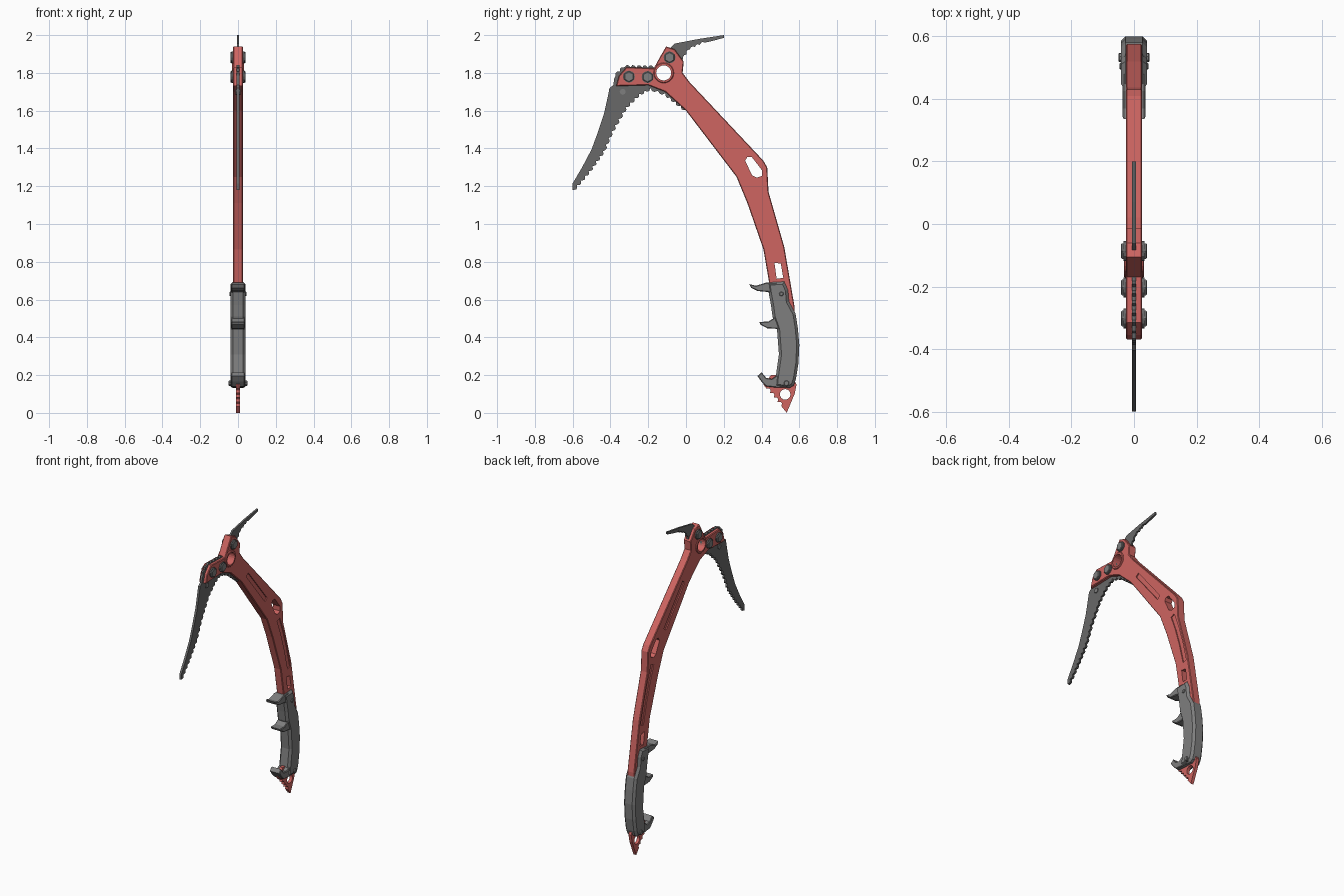
import bpy, bmesh, math
from mathutils import Vector


def material(name, rgb):
    m = bpy.data.materials.new(name)
    m.diffuse_color = (*rgb, 1)
    return m


RED = material("red_metal", (0.62, 0.13, 0.12))
STEEL = material("dark_steel", (0.14, 0.14, 0.14))
GREY = material("grip_grey", (0.21, 0.21, 0.21))


def prism(name, pts, x0, x1, mat=None, bevel=0.0):
    """Extrude a (y, z) profile from x0 to x1, optionally chamfering the rims."""
    bm = bmesh.new()
    face = bm.faces.new([bm.verts.new((x0, y, z)) for y, z in pts])
    ext = bmesh.ops.extrude_face_region(bm, geom=[face])
    moved = [v for v in ext["geom"] if isinstance(v, bmesh.types.BMVert)]
    bmesh.ops.translate(bm, verts=moved, vec=(x1 - x0, 0, 0))
    bmesh.ops.recalc_face_normals(bm, faces=bm.faces)
    if bevel:
        rims = [e for e in bm.edges if abs(e.verts[0].co.x - e.verts[1].co.x) < 1e-6]
        bmesh.ops.bevel(bm, geom=rims, offset=bevel, segments=1,
                        affect='EDGES', clamp_overlap=True)
    me = bpy.data.meshes.new(name)
    bm.to_mesh(me)
    bm.free()
    if mat:
        me.materials.append(mat)
    ob = bpy.data.objects.new(name, me)
    bpy.context.collection.objects.link(ob)
    return ob


def circle(y, z, r, n, turn=0.0):
    return [(y + r * math.cos(turn + math.tau * i / n),
             z + r * math.sin(turn + math.tau * i / n)) for i in range(n)]


def ribbon(path, w):
    """Outline of a constant-width band along a path."""
    left, right = [], []
    for i, p in enumerate(path):
        a, b = Vector(path[max(i - 1, 0)]), Vector(path[min(i + 1, len(path) - 1)])
        d = (b - a).normalized() * w / 2
        left.append((p[0] - d.y, p[1] + d.x))
        right.append((p[0] + d.y, p[1] - d.x))
    return left + right[::-1]


def teeth(path, pitch, h):
    """Saw-tooth points along a path, standing out to its left."""
    out = []
    for a, b in zip(path, path[1:]):
        a, b = Vector(a), Vector(b)
        n = max(1, round((b - a).length / pitch))
        d = (b - a) / n
        nrm = Vector((-d.y, d.x)).normalized() * h
        for i in range(n):
            p = a + d * i
            out += [tuple(p), tuple(p + d * 0.3 + nrm), tuple(p + d * 0.6 + nrm)]
    return out + [path[-1]]


def cut(ob, profiles):
    """Cut (profile, x0, x1) prisms out of an object."""
    for pts, x0, x1 in profiles:
        c = prism("cutter", pts, x0, x1)
        c.hide_render = True
        m = ob.modifiers.new("cut", 'BOOLEAN')
        m.operation, m.solver, m.object = 'DIFFERENCE', 'EXACT', c
        bpy.context.view_layer.objects.active = ob
        bpy.ops.object.modifier_apply(modifier=m.name)
        bpy.data.objects.remove(c)


def bolt(name, y, z, r, x, n=6):
    prism(name + "_washer", circle(y, z, r * 1.1, 12), -x * 0.82, x * 0.82, STEEL)
    prism(name, circle(y, z, r, n, math.pi / 6), -x, x, GREY, 0.003)


# Bent shaft with forked head
shaft = prism("shaft", [
    (-0.37, 1.73), (-0.355, 1.785), (-0.315, 1.83), (-0.17, 1.825), (-0.14, 1.88),
    (-0.105, 1.94), (-0.06, 1.925), (-0.012, 1.86), (-0.018, 1.80), (0.02, 1.75),
    (0.41, 1.335), (0.43, 1.30), (0.437, 1.17), (0.52, 0.88), (0.575, 0.56),
    (0.575, 0.38), (0.555, 0.20), (0.51, 0.20), (0.515, 0.42), (0.47, 0.60),
    (0.44, 0.69), (0.41, 0.865), (0.325, 1.11), (0.267, 1.25), (0.0, 1.60),
    (-0.11, 1.70), (-0.20, 1.735)], -0.026, 0.026, RED, 0.004)

head_hole = (circle(-0.118, 1.80, 0.04, 20), -0.1, 0.1)
elbow_hole = [(0.313, 1.335), (0.325, 1.355), (0.348, 1.355), (0.402, 1.285),
              (0.402, 1.255), (0.375, 1.245), (0.35, 1.258)]
lower_hole = [(0.468, 0.795), (0.502, 0.79), (0.515, 0.715), (0.48, 0.71)]
grooves = [ribbon([(0.06, 1.625), (0.256, 1.385)], 0.028),
           ribbon([(0.385, 1.205), (0.425, 1.10), (0.462, 0.98), (0.495, 0.845)], 0.03)]
cuts = [head_hole, (elbow_hole, -0.1, 0.1), (lower_hole, -0.1, 0.1)]
for g in grooves:
    cuts += [(g, 0.019, 0.06), (g, -0.06, -0.019)]
cut(shaft, cuts)

# Collar around the head hole
collar = prism("head_collar", circle(-0.118, 1.80, 0.054, 20), -0.032, 0.032, RED, 0.004)
cut(collar, [head_hole])

# Toothed pick
under = teeth([(0.0, 1.605), (-0.11, 1.692), (-0.19, 1.72), (-0.25, 1.69),
               (-0.32, 1.62), (-0.395, 1.49), (-0.44, 1.385), (-0.515, 1.28),
               (-0.60, 1.18)], 0.034, 0.012)
pick = prism("pick", [
    (-0.60, 1.215), (-0.55, 1.30), (-0.50, 1.395), (-0.465, 1.49), (-0.435, 1.58),
    (-0.415, 1.67), (-0.405, 1.72), (-0.385, 1.735), (-0.38, 1.77)]
    + teeth([(-0.372, 1.785), (-0.325, 1.83), (-0.17, 1.828)], 0.034, 0.011)
    + [(-0.10, 1.74), (0.0, 1.63)] + under, -0.007, 0.007, STEEL)
cut(pick, [head_hole])
prism("pick_rivet", circle(-0.335, 1.70, 0.016, 8), -0.012, 0.012, GREY)

# Rear spike on top of the head
prism("rear_spike", [(-0.09, 1.87), (-0.085, 1.93), (-0.06, 1.955), (0.07, 1.98),
                     (0.20, 2.0), (0.20, 1.985), (0.13, 1.967)]
      + teeth([(0.10, 1.96), (0.02, 1.925), (-0.015, 1.87)], 0.03, -0.008),
      -0.006, 0.006, STEEL)

# Head bolts
for i, (y, z) in enumerate([(-0.302, 1.78), (-0.203, 1.778), (-0.087, 1.882)]):
    bolt("head_bolt_%d" % (i + 1), y, z, 0.029, 0.041)

# Moulded grip with three finger hooks
prism("grip", [(0.43, 0.69), (0.52, 0.695), (0.54, 0.65), (0.545, 0.59),
               (0.58, 0.525), (0.592, 0.45), (0.60, 0.36), (0.595, 0.26),
               (0.582, 0.18), (0.57, 0.145), (0.55, 0.132), (0.47, 0.137),
               (0.475, 0.19), (0.492, 0.31), (0.482, 0.44), (0.458, 0.51),
               (0.45, 0.57), (0.437, 0.64)], -0.041, 0.041, GREY, 0.014)
hooks = {
    "upper_hook": [(0.48, 0.69), (0.425, 0.69), (0.37, 0.673), (0.335, 0.682),
                   (0.345, 0.662), (0.38, 0.645), (0.435, 0.64), (0.48, 0.62)],
    "middle_hook": [(0.50, 0.53), (0.462, 0.50), (0.435, 0.483), (0.388, 0.482),
                    (0.395, 0.467), (0.43, 0.448), (0.482, 0.445), (0.51, 0.42)],
    "lower_hook": [(0.51, 0.24), (0.482, 0.20), (0.455, 0.18), (0.425, 0.185),
                   (0.40, 0.215), (0.378, 0.195), (0.40, 0.165), (0.425, 0.14),
                   (0.48, 0.134), (0.52, 0.135)],
}
for name, pts in hooks.items():
    prism(name, pts, -0.036, 0.036, GREY, 0.004)
bolt("grip_bolt_lower", 0.532, 0.157, 0.015, 0.05, 8)
bolt("grip_bolt_upper", 0.505, 0.63, 0.012, 0.046, 8)

# Pommel spike with clip hole
pommel = prism("pommel_spike", [(0.585, 0.15), (0.575, 0.10), (0.533, 0.0)]
               + teeth([(0.505, 0.035), (0.425, 0.13)], 0.03, -0.012)[::1]
               + [(0.41, 0.15), (0.45, 0.20), (0.56, 0.20)], -0.01, 0.01, RED)
cut(pommel, [(circle(0.525, 0.098, 0.028, 16), -0.1, 0.1)])
